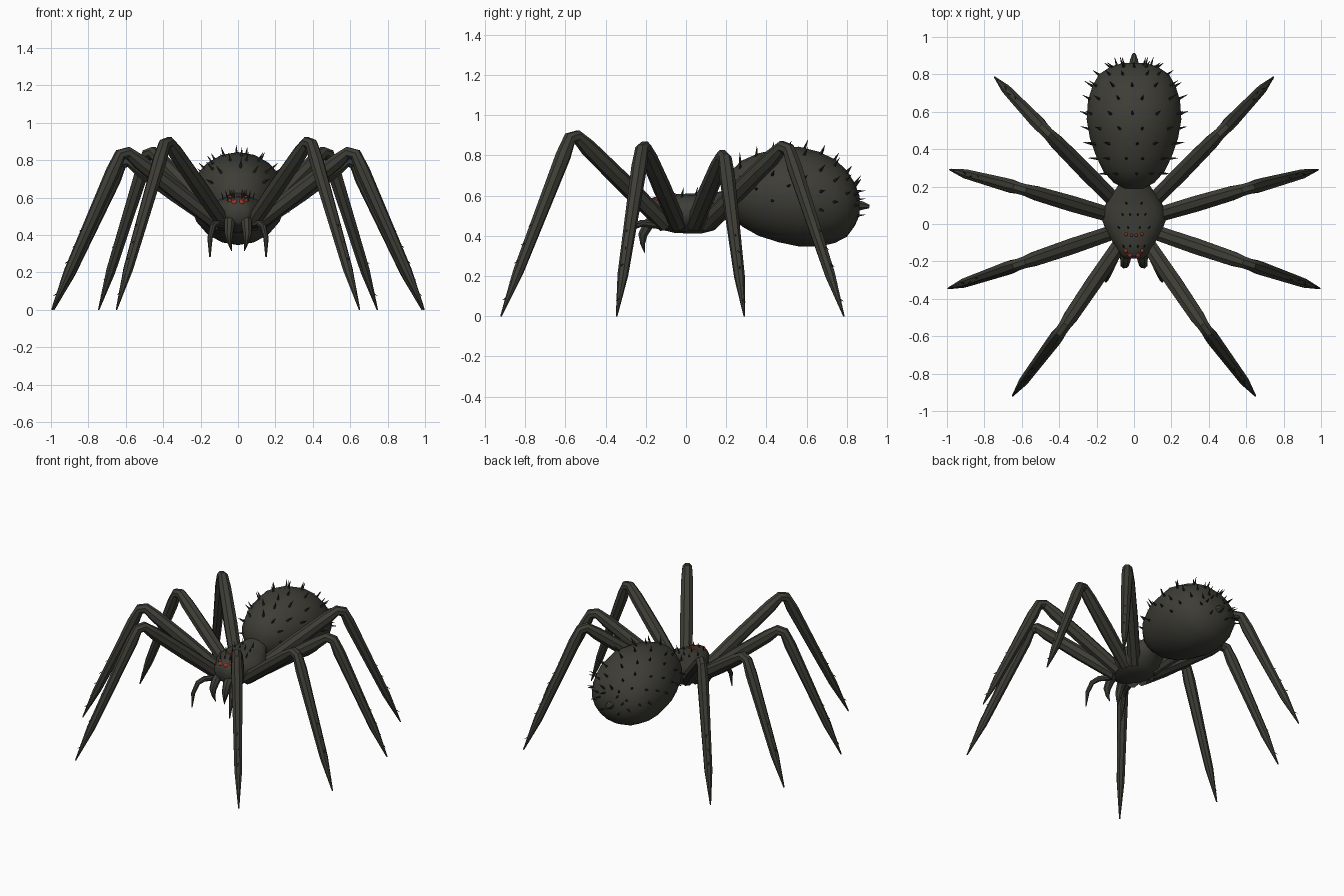
import bpy, bmesh, math, random
from mathutils import Vector

if "Cube" in bpy.data.objects:
    bpy.data.objects.remove(bpy.data.objects["Cube"])

random.seed(4)


def material(name, rgb):
    m = bpy.data.materials.new(name)
    m.diffuse_color = (*rgb, 1)
    m.use_nodes = True
    m.node_tree.nodes["Principled BSDF"].inputs["Base Color"].default_value = m.diffuse_color
    return m


SHELL = material("dark olive shell", (0.048, 0.047, 0.037))
SPINE = material("black spine", (0.022, 0.022, 0.018))
RED = material("red eye", (0.33, 0.035, 0.02))


def finish(name, bm, mat, angle=40):
    bmesh.ops.recalc_face_normals(bm, faces=bm.faces[:])
    me = bpy.data.meshes.new(name)
    bm.to_mesh(me)
    bm.free()
    me.materials.append(mat)
    ob = bpy.data.objects.new(name, me)
    bpy.context.collection.objects.link(ob)
    bpy.ops.object.select_all(action='DESELECT')
    ob.select_set(True)
    bpy.context.view_layer.objects.active = ob
    bpy.ops.object.shade_smooth_by_angle(angle=math.radians(angle))
    return ob


def skin(bm, rings):
    """Join rings of points into a capped tube."""
    loops = [[bm.verts.new(p) for p in r] for r in rings]
    n = len(loops[0])
    for a, b in zip(loops, loops[1:]):
        for i in range(n):
            j = (i + 1) % n
            bm.faces.new((a[i], a[j], b[j], b[i]))
    bm.faces.new(loops[0][::-1])
    bm.faces.new(loops[-1])


def tube(bm, pts, radii, sides=8):
    pts = [Vector(p) for p in pts]
    plane = (pts[-1] - pts[0]).cross(Vector((0, 0, 1)))
    plane = plane.normalized() if plane.length > 1e-5 else Vector((1, 0, 0))
    rings = []
    for i, (p, r) in enumerate(zip(pts, radii)):
        t = Vector()
        if i:
            t += (p - pts[i - 1]).normalized()
        if i < len(pts) - 1:
            t += (pts[i + 1] - p).normalized()
        u = (plane - t * plane.dot(t) / t.dot(t)).normalized()
        v = t.normalized().cross(u)
        rings.append([p + r * (math.cos(a) * u + math.sin(a) * v)
                      for a in (2 * math.pi * (k + .5) / sides for k in range(sides))])
    skin(bm, rings)


def spine(bm, base, direction, length, radius=0.01):
    d = Vector(direction).normalized()
    base = Vector(base)
    tube(bm, [base - d * 0.01, base + d * length], [radius, 0.0008], 5)


# Body sections: y, centre z, half width, half height
ABDOMEN = [(.19, .60, .05, .05), (.22, .61, .11, .11), (.28, .61, .165, .165),
           (.36, .605, .205, .205), (.46, .60, .24, .232), (.56, .595, .257, .248),
           (.66, .582, .25, .236), (.74, .572, .225, .208), (.80, .56, .19, .165),
           (.84, .555, .13, .105), (.862, .55, .06, .05)]
THORAX = [(-.185, .515, .05, .045), (-.165, .52, .075, .07), (-.11, .515, .105, .088),
          (-.05, .51, .145, .097), (.02, .51, .17, .1), (.08, .51, .165, .1),
          (.14, .52, .135, .093), (.19, .55, .095, .075), (.25, .57, .06, .06)]


def section_point(s, a, floor=0):
    return Vector((s[2] * math.sin(a), s[0], max(floor, s[1] + s[3] * math.cos(a))))


def body(name, sections, sides, floor=0):
    bm = bmesh.new()
    skin(bm, [[section_point(s, 2 * math.pi * k / sides, floor) for k in range(sides)]
              for s in sections])
    return finish(name, bm, SHELL, 50)


def sample(sections, y):
    for a, b in zip(sections, sections[1:]):
        if y <= b[0]:
            f = (y - a[0]) / (b[0] - a[0])
            return [p + (q - p) * f for p, q in zip(a, b)]
    return sections[-1]


body("abdomen", ABDOMEN, 18)
body("thorax", THORAX, 16, 0.412)

# Spinneret at the rear
bm = bmesh.new()
tube(bm, [(0, .84, .55), (0, .88, .55), (0, .912, .545)], [.032, .022, .009], 8)
finish("spinneret", bm, SHELL)

# Spines over the abdomen, leaning backwards
bm = bmesh.new()
for row, y in enumerate((.27, .35, .43, .51, .59, .67, .74, .80, .84)):
    s = sample(ABDOMEN, y)
    for k in range(-3, 4):
        a = math.radians((k + (.5 if row % 2 else 0)) * 31 + random.uniform(-6, 6))
        if abs(a) > 1.8:
            continue
        out = Vector((math.sin(a), (y - .45) * 1.4 + .2, math.cos(a)))
        spine(bm, section_point(s, a), out, random.uniform(.035, .052), .009)
for x, z in ((.06, .5), (.09, .58), (.05, .62)):
    for side in (-1, 1):
        spine(bm, (side * x, .845, z), (side * .3, 1, .1), .05, .009)
finish("abdomen_spines", bm, SPINE, 30)

# Short spines on the thorax and brow
bm = bmesh.new()
for y, xs in ((-.12, (.02, .055)), (-.02, (.03, .08)), (.05, (.02, .06)), (.11, (.04,))):
    s = sample(THORAX, y)
    for x in xs:
        for side in (-1, 1):
            a = math.asin(x / s[2]) * side
            spine(bm, section_point(s, a), (side * x * 3, .25, 1), .035, .006)
finish("thorax_spines", bm, SPINE, 30)

# Eyes: large front pair, side pair and a small upper row
bm = bmesh.new()
for x, y, z, r in ((.019, -.163, .572, .017), (.043, -.143, .582, .012),
                   (.012, -.06, .606, .008), (.042, -.055, .602, .009)):
    for side in (-1, 1):
        ret = bmesh.ops.create_uvsphere(bm, u_segments=10, v_segments=6, radius=r)
        bmesh.ops.translate(bm, verts=ret["verts"], vec=(side * x, y, z))
finish("eyes", bm, RED, 60)

# Legs: hip, knee, foot for one side
LEGS = {
    "front_leg": ((.07, -.10, .455), (.385, -.565, .915), (.65, -.92, .0)),
    "second_leg": ((.10, -.04, .455), (.615, -.215, .86), (.995, -.345, .0)),
    "third_leg": ((.10, .04, .455), (.61, .19, .815), (.985, .29, .0)),
    "rear_leg": ((.07, .09, .455), (.475, .50, .86), (.745, .785, .0)),
}
for name, joints in LEGS.items():
    for side, label in ((-1, "left"), (1, "right")):
        hip, knee, foot = (Vector((p[0] * side, p[1], p[2])) for p in joints)
        up = (hip - knee).normalized()
        down = (foot - knee).normalized()
        bm = bmesh.new()
        tube(bm, [hip, hip.lerp(knee, .45), knee + up * .12, knee + up * .035,
                  knee + down * .035, knee + down * .13, knee.lerp(foot, .76), foot],
             [.042, .046, .042, .034, .034, .039, .027, .004])
        finish(f"{label}_{name}", bm, SHELL, 35)
        # Fine bristles on the outer shin
        bm = bmesh.new()
        out = Vector((foot.x - hip.x, foot.y - hip.y, 0)).normalized()
        for k in range(5):
            f = .5 + .1 * k
            r = .034 if f < .76 else .014
            tilt = Vector((-out.y, out.x, 0)) * (.5 if k % 2 else -.5)
            spine(bm, knee.lerp(foot, f) + out * r * .8, out + tilt + down * .9, .024, .005)
        finish(f"{label}_{name}_bristles", bm, SPINE, 30)

# Jaws with fangs, and feelers either side
for side, label in ((-1, "left"), (1, "right")):
    bm = bmesh.new()
    tube(bm, [(side * .04, -.13, .49), (side * .046, -.185, .46), (side * .05, -.215, .405),
              (side * .045, -.215, .36), (side * .035, -.205, .315)],
         [.03, .03, .024, .013, .002])
    finish(f"{label}_fang", bm, SHELL)
    bm = bmesh.new()
    tube(bm, [(side * .07, -.12, .45), (side * .115, -.22, .462), (side * .135, -.265, .445),
              (side * .15, -.295, .38), (side * .15, -.31, .283)],
         [.02, .018, .017, .014, .004])
    finish(f"{label}_feeler", bm, SHELL)
